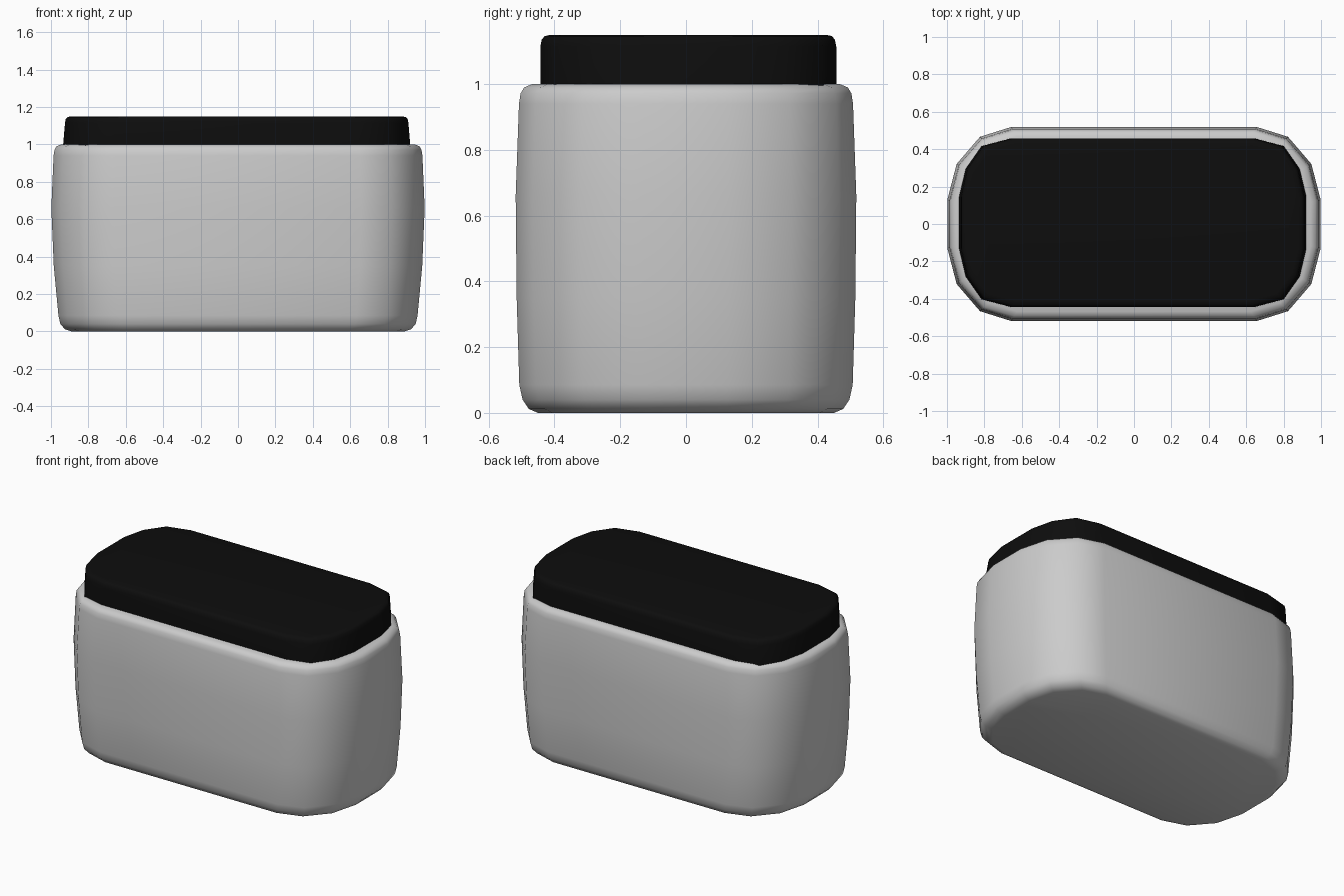
import bpy, bmesh, math

if "Cube" in bpy.data.objects:
    bpy.data.objects.remove(bpy.data.objects["Cube"])


def material(name, value):
    m = bpy.data.materials.new(name)
    m.diffuse_color = (value, value, value, 1)
    m.use_nodes = True
    m.node_tree.nodes["Principled BSDF"].inputs["Base Color"].default_value = m.diffuse_color
    return m


def ring_outline(quarter):
    """Mirror a quarter outline (unit half-widths) into a closed loop."""
    q = quarter
    return (q + [(-x, y) for x, y in reversed(q)]
            + [(-x, -y) for x, y in q] + [(x, -y) for x, y in reversed(q)])


def loft(name, quarter, profile, mat, centre=(0, 0)):
    """Stack scaled outlines; profile rows are (half width x, half width y, z)."""
    bm = bmesh.new()
    outline = ring_outline(quarter)
    rings = [[bm.verts.new((centre[0] + x * hx, centre[1] + y * hy, z)) for x, y in outline]
             for hx, hy, z in profile]
    n = len(outline)
    for a, b in zip(rings, rings[1:]):
        for i in range(n):
            j = (i + 1) % n
            bm.faces.new((a[i], a[j], b[j], b[i]))
    bm.faces.new(list(reversed(rings[0])))
    bm.faces.new(rings[-1])
    bmesh.ops.recalc_face_normals(bm, faces=bm.faces)
    mesh = bpy.data.meshes.new(name)
    bm.to_mesh(mesh)
    bm.free()
    mesh.materials.append(mat)
    obj = bpy.data.objects.new(name, mesh)
    bpy.context.collection.objects.link(obj)
    bpy.ops.object.select_all(action='DESELECT')
    obj.select_set(True)
    bpy.context.view_layer.objects.active = obj
    bpy.ops.object.shade_smooth_by_angle(angle=math.radians(50))
    return obj


grey = material("light grey", 0.6)
black = material("black", 0.004)

# Bulging container with rounded top and bottom edges
loft("container_body",
     [(1, 0.25), (0.95, 0.62), (0.825, 0.90), (0.66, 1)],
     [(0.89, 0.45, 0), (0.925, 0.478, 0.012), (0.95, 0.497, 0.04),
      (0.96, 0.507, 0.085), (0.985, 0.515, 0.35), (0.998, 0.518, 0.66),
      (0.986, 0.508, 0.94), (0.981, 0.503, 0.972), (0.97, 0.492, 0.99),
      (0.945, 0.468, 1.0)], grey)

# Flat lid set into the rim
loft("lid",
     [(1, 0.31), (0.962, 0.64), (0.87, 0.91), (0.705, 1)],
     [(0.929, 0.45, 0.985), (0.918, 0.45, 1.115), (0.914, 0.446, 1.135),
      (0.905, 0.437, 1.146), (0.885, 0.418, 1.15)], black, (-0.007, 0.007))
